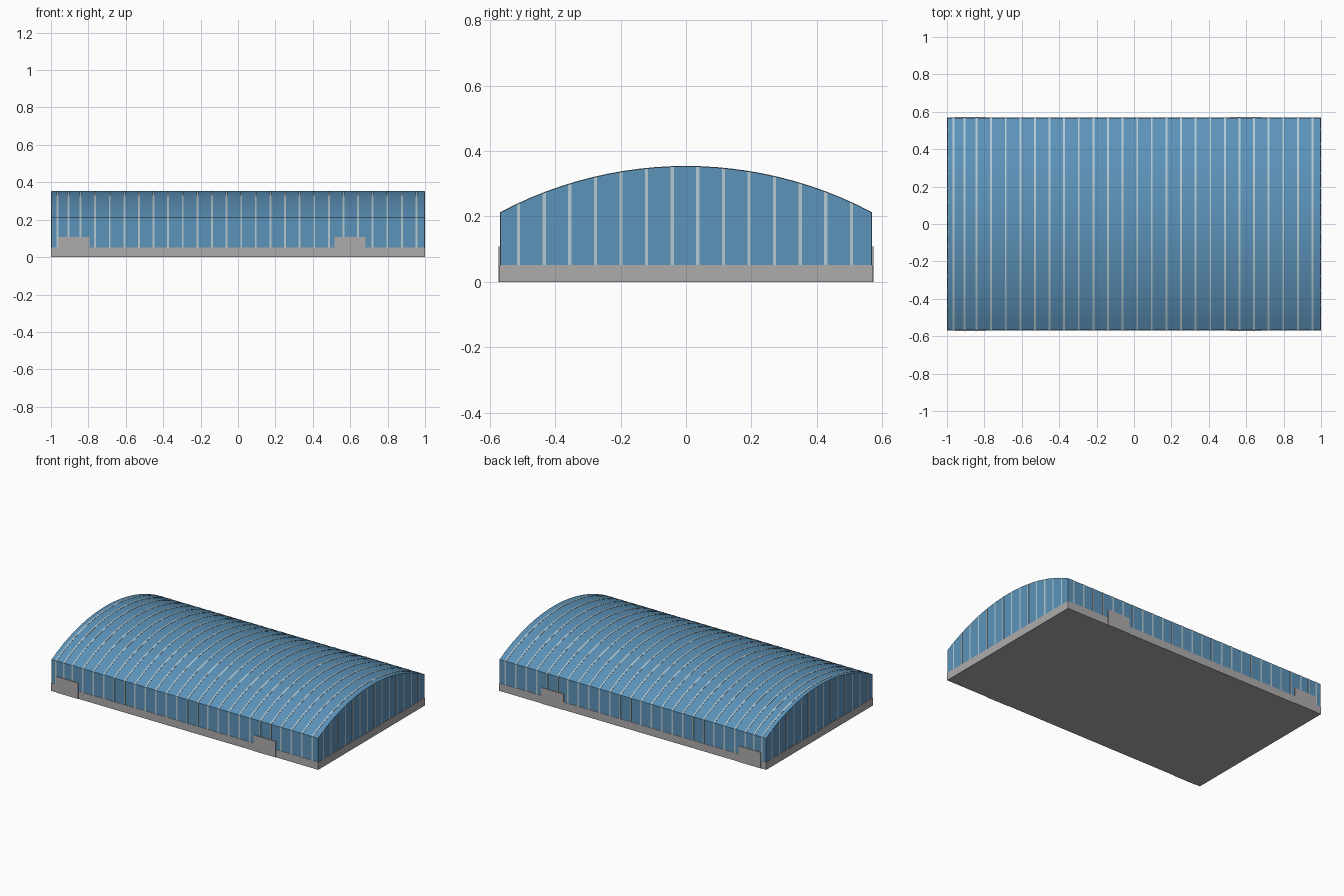
import bpy
import bmesh
import math

cube = bpy.data.objects.get("Cube")
if cube:
    bpy.data.objects.remove(cube, do_unlink=True)

HALF_X, HALF_Y = 0.998, 0.568      # wall planes
BASE, EAVE, TOP = 0.052, 0.212, 0.353
RISE = TOP - EAVE
RADIUS = (HALF_Y ** 2 + RISE ** 2) / (2 * RISE)
RAISE = 0.0015                     # how far thin strips stand off
SEGMENTS = 24
STRIP = 0.01


def material(name, colour):
    mat = bpy.data.materials.new(name)
    mat.use_nodes = True
    mat.diffuse_color = (*colour, 1)
    mat.node_tree.nodes["Principled BSDF"].inputs["Base Color"].default_value = (*colour, 1)
    return mat


blue = material("blue cladding", (0.107, 0.292, 0.49))
pale = material("pale seam", (0.46, 0.59, 0.64))
grey = material("grey concrete", (0.43, 0.41, 0.41))


def roof_z(y, raise_by=0.0):
    """Height of the vaulted roof at a given y."""
    r = RADIUS + raise_by
    return TOP - RADIUS + math.sqrt(r * r - y * y)


def hall_profile(raise_by=0.0):
    """Cross-section of walls and vault in y, z."""
    half = HALF_Y + raise_by
    arc = [half * (1 - 2 * i / SEGMENTS) for i in range(SEGMENTS + 1)]
    return ([(-half, BASE), (half, BASE)]
            + [(y, roof_z(y, raise_by)) for y in arc])


def rectangle(y0, y1, z0, z1):
    return [(y0, z0), (y1, z0), (y1, z1), (y0, z1)]


def build(name, prisms, mat, smooth=False):
    """Make one object from (y-z profile, x start, x end) prisms."""
    bm = bmesh.new()
    for profile, x0, x1 in prisms:
        near = [bm.verts.new((x0, y, z)) for y, z in profile]
        far = [bm.verts.new((x1, y, z)) for y, z in profile]
        bm.faces.new(near)
        bm.faces.new(far)
        for i in range(len(profile)):
            j = (i + 1) % len(profile)
            bm.faces.new((near[i], near[j], far[j], far[i]))
    bmesh.ops.recalc_face_normals(bm, faces=bm.faces)
    mesh = bpy.data.meshes.new(name)
    bm.to_mesh(mesh)
    bm.free()
    mesh.materials.append(mat)
    obj = bpy.data.objects.new(name, mesh)
    bpy.context.collection.objects.link(obj)
    if smooth:
        bpy.ops.object.select_all(action="DESELECT")
        obj.select_set(True)
        bpy.context.view_layer.objects.active = obj
        bpy.ops.object.shade_smooth_by_angle(angle=math.radians(30))
    return obj


# Vaulted hall and the plinth below it
build("hall_shell", [(hall_profile(), -HALF_X, HALF_X)], blue, smooth=True)
build("plinth", [(rectangle(-0.57, 0.57, 0, BASE), -1, 1)], grey)

# Pale seams wrapping both long walls and the roof
seam_x = [-0.965, -0.906] + [-0.842 + 0.0781 * i for i in range(24)]
wrap = hall_profile(RAISE)
build("roof_seams", [(wrap, x - STRIP / 2, x + STRIP / 2) for x in seam_x], pale, smooth=True)

# Upright seams on both gable ends
gable = []
for i in range(14):
    y0 = -0.512 + 0.0783 * i - STRIP / 2
    y1 = y0 + STRIP
    profile = [(y0, BASE), (y1, BASE), (y1, roof_z(y1) - 0.001), (y0, roof_z(y0) - 0.001)]
    for side in (-1, 1):
        gable.append((profile, side * (HALF_X - 0.002), side * (HALF_X + RAISE)))
build("gable_seams", gable, pale)

# Loading doors, two on each long wall
for side, label in ((-1, "front"), (1, "back")):
    panel = rectangle(side * 0.565, side * 0.573, 0, 0.108)
    build(label + "_right_door", [(panel, -0.96, -0.795)], grey)
    build(label + "_left_door", [(panel, 0.517, 0.683)], grey)
